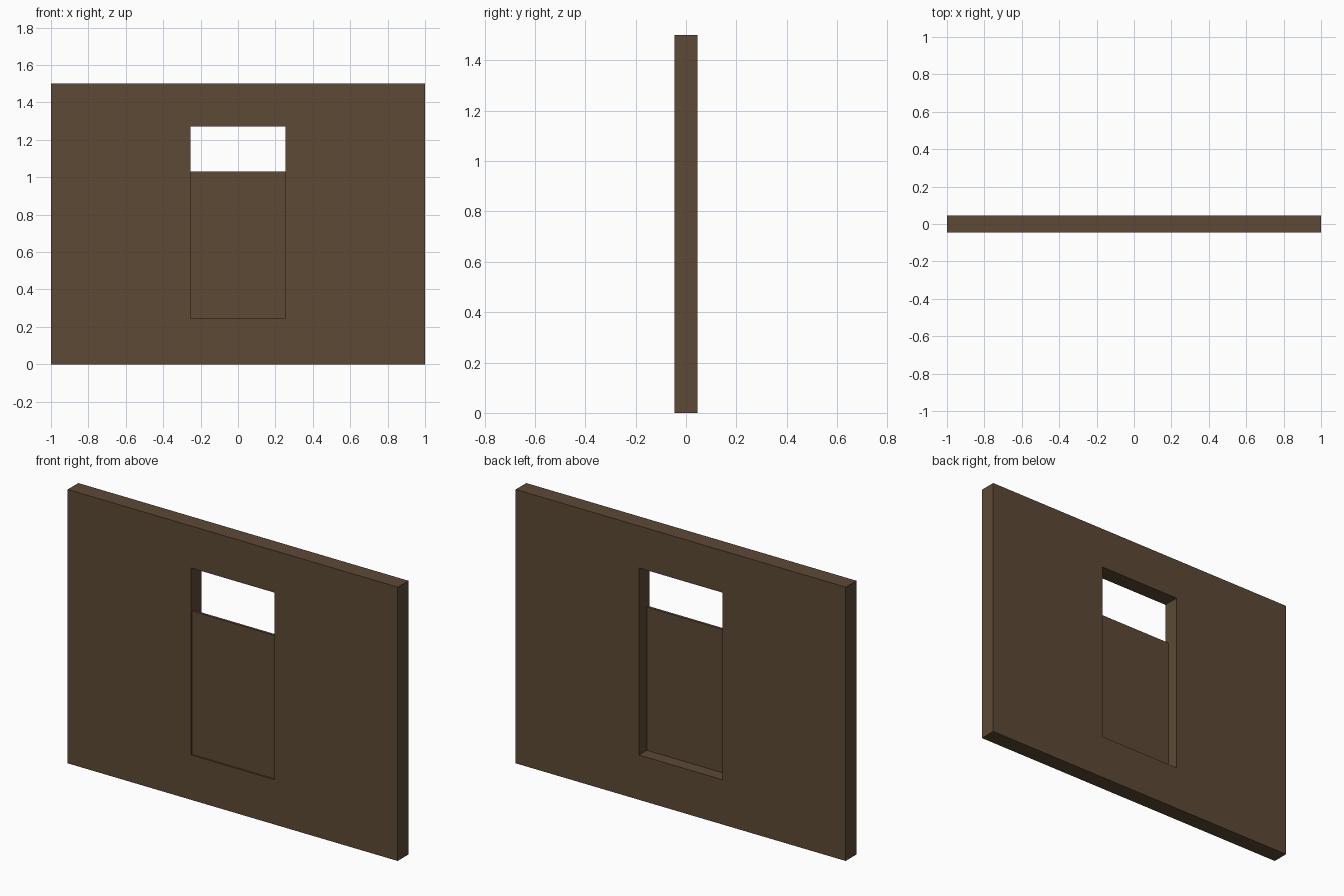
import bpy
import bmesh

cube = bpy.data.objects.get("Cube")
if cube:
    bpy.data.objects.remove(cube, do_unlink=True)

WIDTH, HEIGHT, DEPTH = 2.0, 1.5, 0.092
OPEN_X, OPEN_BOTTOM, OPEN_TOP = 0.253, 0.245, 1.27
PANEL_TOP, PANEL_FRONT, PANEL_BACK = 1.03, -0.036, -0.022

brown = bpy.data.materials.new("dark_brown")
brown.use_nodes = True
color = (0.107, 0.067, 0.036, 1)
brown.diffuse_color = color
brown.node_tree.nodes["Principled BSDF"].inputs["Base Color"].default_value = color


def slab(name, xs, zs, y, thickness, holes=()):
    """Upright grid of cells, minus the holes, thickened about the plane y."""
    bm = bmesh.new()
    grid = [[bm.verts.new((x, y, z)) for z in zs] for x in xs]
    for i in range(len(xs) - 1):
        for k in range(len(zs) - 1):
            if (i, k) not in holes:
                bm.faces.new((grid[i][k], grid[i + 1][k],
                              grid[i + 1][k + 1], grid[i][k + 1]))
    mesh = bpy.data.meshes.new(name)
    bm.to_mesh(mesh)
    bm.free()
    mesh.materials.append(brown)
    obj = bpy.data.objects.new(name, mesh)
    bpy.context.collection.objects.link(obj)
    solid = obj.modifiers.new("thickness", 'SOLIDIFY')
    solid.thickness = thickness
    solid.offset = 0
    return obj


# Wall with a window opening through its middle cell
slab("wall", (-WIDTH / 2, -OPEN_X, OPEN_X, WIDTH / 2),
     (0, OPEN_BOTTOM, OPEN_TOP, HEIGHT), 0, DEPTH, holes={(1, 1)})

# Thin panel filling the lower part of the opening, near the front
slab("lower_panel", (-OPEN_X, OPEN_X), (OPEN_BOTTOM, PANEL_TOP),
     (PANEL_FRONT + PANEL_BACK) / 2, PANEL_BACK - PANEL_FRONT)
